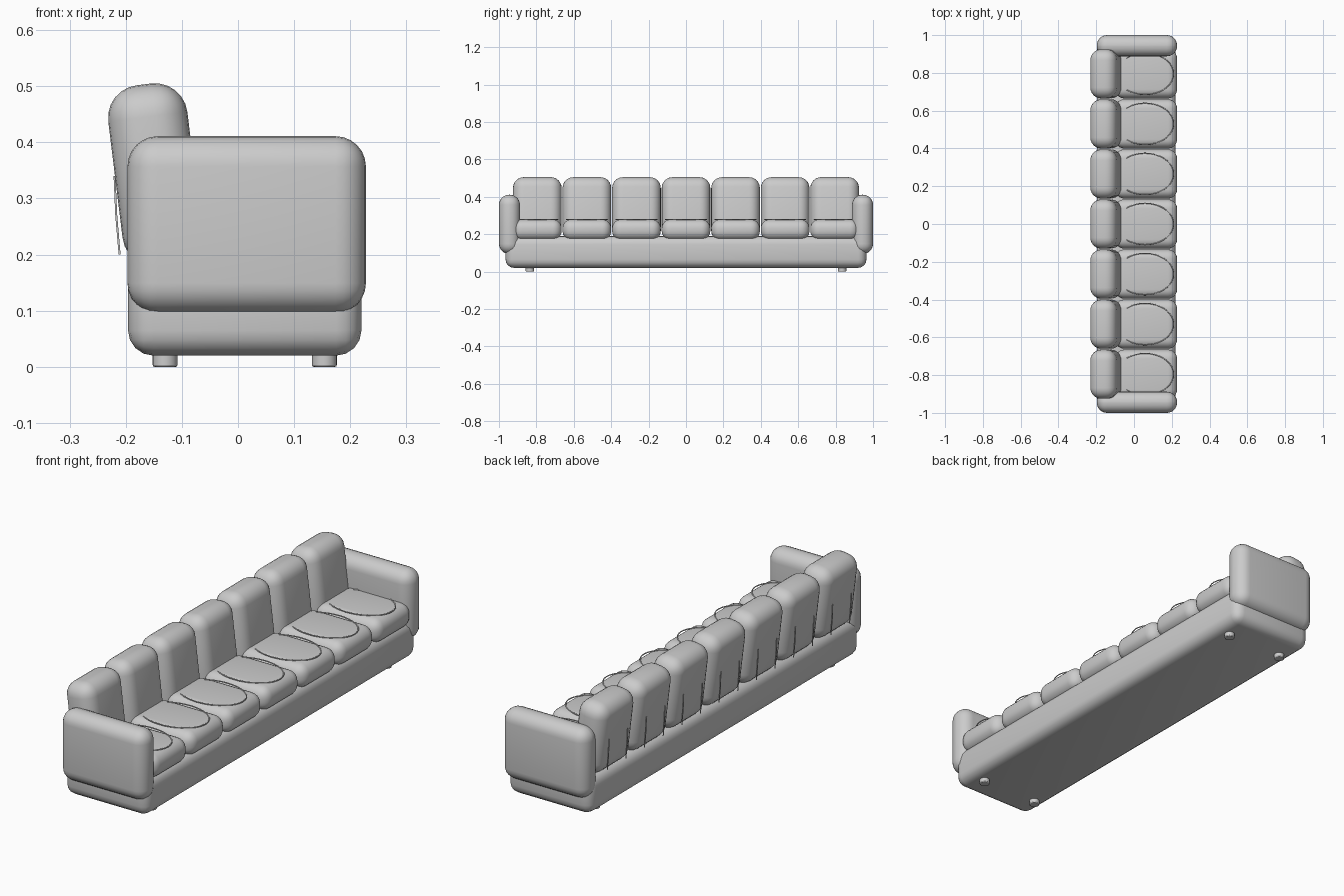
import bpy, math
from mathutils import Vector

if "Cube" in bpy.data.objects:
    bpy.data.objects.remove(bpy.data.objects["Cube"])

PITCH = 0.265
TILT = math.radians(-7)


def smooth(ob):
    bpy.ops.object.select_all(action='DESELECT')
    ob.select_set(True)
    bpy.context.view_layer.objects.active = ob
    bpy.ops.object.shade_smooth_by_angle(angle=math.radians(40))


def soft_box(name, center, size, radius, segments=6, tilt=0.0):
    bpy.ops.mesh.primitive_cube_add(size=1, location=center)
    ob = bpy.context.object
    ob.name = name
    ob.scale = size
    bpy.ops.object.transform_apply(location=False, rotation=False, scale=True)
    bev = ob.modifiers.new("round_edges", 'BEVEL')
    bev.width = radius
    bev.segments = segments
    bev.limit_method = 'NONE'
    bpy.ops.object.modifier_apply(modifier=bev.name)
    ob.rotation_euler.y = tilt
    smooth(ob)
    return ob


def cord(name, points, radius):
    cu = bpy.data.curves.new(name, 'CURVE')
    cu.dimensions = '3D'
    cu.bevel_depth = radius
    cu.bevel_resolution = 1
    cu.use_fill_caps = True
    sp = cu.splines.new('POLY')
    sp.points.add(len(points) - 1)
    for p, co in zip(sp.points, points):
        p.co = (*co, 1)
    ob = bpy.data.objects.new(name, cu)
    bpy.context.collection.objects.link(ob)
    return ob


# Base plinth
soft_box("base", (0.012, 0, 0.105), (0.416, 1.93, 0.17), 0.045, 4)

# Arms and feet, mirrored to both ends
for side in (-1, 1):
    soft_box("arm", (0.0155, side * 0.944, 0.253), (0.425, 0.112, 0.316), 0.054)
    for x in (-0.13, 0.154):
        bpy.ops.mesh.primitive_cylinder_add(vertices=24, radius=0.022, depth=0.03,
                                            location=(x, side * 0.835, 0.015))
        foot = bpy.context.object
        foot.name = "foot"
        bev = foot.modifiers.new("round_edges", 'BEVEL')
        bev.width = 0.003
        bev.segments = 2
        bev.limit_method = 'ANGLE'
        smooth(foot)

# Seven seat and back cushions with their stitching
for i in range(-3, 4):
    y = i * PITCH
    soft_box("seat_cushion", (0.064, y, 0.224), (0.328, 0.26, 0.11), 0.048)
    soft_box("back_cushion", (-0.148, y, 0.342), (0.142, 0.26, 0.325), 0.058, tilt=TILT)

    # Curved seam on the seat, open towards the back
    arc = [math.radians(a) for a in range(-130, 131, 10)]
    cord("seat_seam", [(0.058 + 0.152 * math.cos(a), y + 0.11 * math.sin(a), 0.279)
                       for a in arc], 0.0025)

    # Two upright seams on the rear of the back cushion
    for s in (-1, 1):
        ys = y + s * PITCH / 4
        cord("back_seam", [(-0.220, ys, 0.34), (-0.217, ys, 0.27), (-0.211, ys, 0.20)], 0.002)
